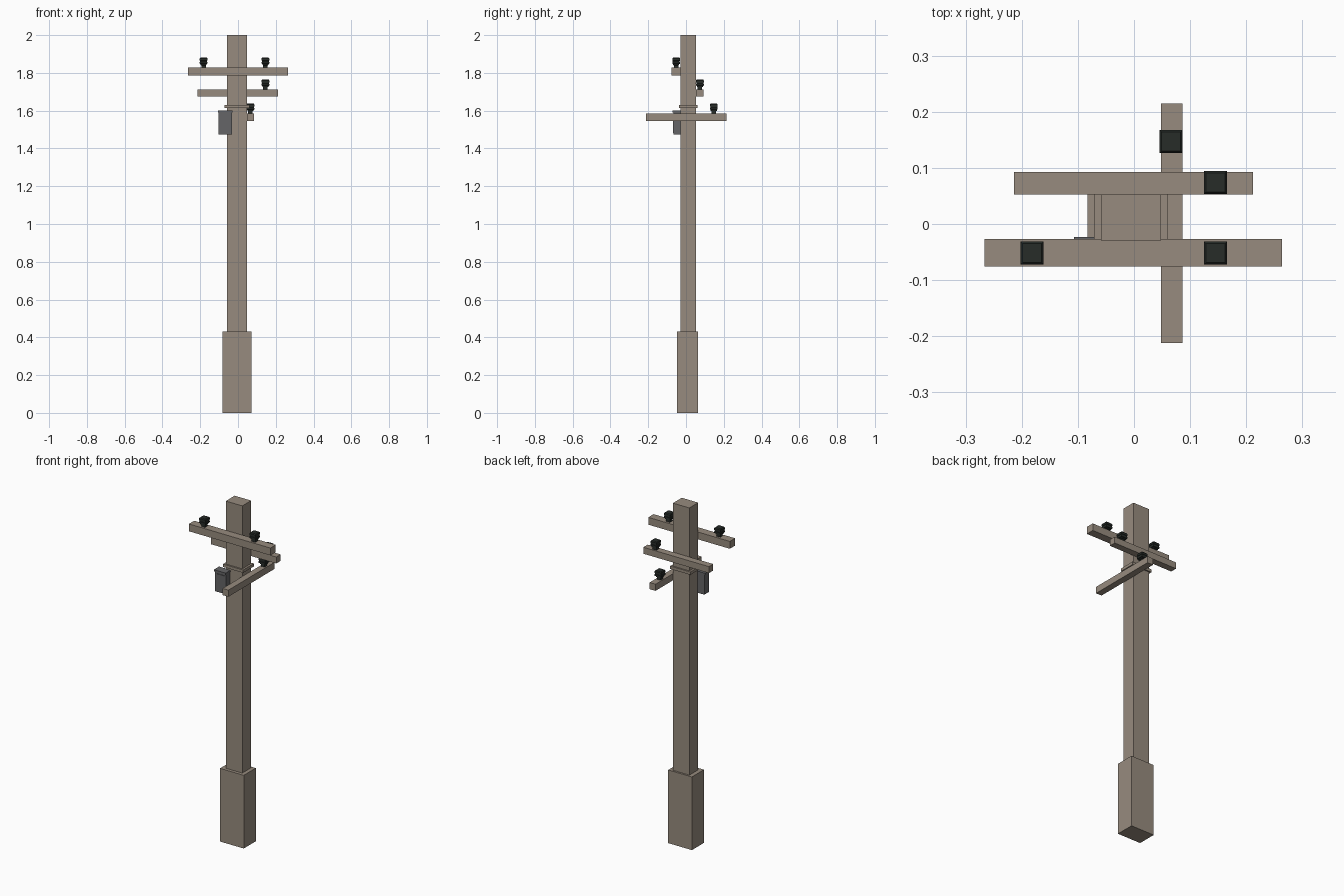
import bpy, bmesh, math

if "Cube" in bpy.data.objects:
    bpy.data.objects.remove(bpy.data.objects["Cube"])


def material(name, rgb):
    m = bpy.data.materials.new(name)
    m.diffuse_color = (*rgb, 1)
    m.use_nodes = True
    m.node_tree.nodes["Principled BSDF"].inputs["Base Color"].default_value = m.diffuse_color
    return m


WOOD = material("weathered_wood", (0.31, 0.26, 0.21))
METAL = material("grey_metal", (0.13, 0.13, 0.135))
DARK = material("dark_ceramic", (0.02, 0.025, 0.022))


def finish(name, bm, mat):
    bmesh.ops.recalc_face_normals(bm, faces=bm.faces)
    mesh = bpy.data.meshes.new(name)
    bm.to_mesh(mesh)
    bm.free()
    mesh.materials.append(mat)
    ob = bpy.data.objects.new(name, mesh)
    bpy.context.collection.objects.link(ob)
    return ob


def box(name, x, y, z, mat):
    """Box from (min, max) ranges on each axis."""
    bm = bmesh.new()
    bmesh.ops.create_cube(bm, size=1)
    for v in bm.verts:
        v.co = [r[0] if c < 0 else r[1] for c, r in zip(v.co, (x, y, z))]
    return finish(name, bm, mat)


def insulator(name, x, y, z):
    """Square stepped profile: narrow stem, wide head, tapered top."""
    profile = [(0.012, -0.002), (0.012, 0.012), (0.016, 0.014), (0.016, 0.019),
               (0.0205, 0.021), (0.0205, 0.030), (0.0185, 0.031), (0.0185, 0.036),
               (0.0205, 0.037), (0.0205, 0.048), (0.017, 0.053)]
    bm = bmesh.new()
    rings = [[bm.verts.new((x + sx * r, y + sy * r, z + h))
              for sx, sy in ((-1, -1), (1, -1), (1, 1), (-1, 1))]
             for r, h in profile]
    for a, b in zip(rings, rings[1:]):
        for i in range(4):
            j = (i + 1) % 4
            bm.faces.new((a[i], a[j], b[j], b[i]))
    bm.faces.new(rings[0])
    bm.faces.new(rings[-1])
    return finish(name, bm, DARK)


# Post, base and collar
box("base", (-0.083, 0.071), (-0.048, 0.064), (0, 0.43), WOOD)
box("post", (-0.059, 0.048), (-0.029, 0.053), (0.42, 2.0), WOOD)
box("collar", (-0.071, 0.060), (-0.038, 0.061), (1.613, 1.63), WOOD)

# Crossarms on the front, back and right side of the post
box("front_crossarm", (-0.266, 0.264), (-0.076, -0.027), (1.785, 1.828), WOOD)
box("back_crossarm", (-0.214, 0.212), (0.053, 0.093), (1.674, 1.712), WOOD)
box("side_crossarm", (0.048, 0.086), (-0.212, 0.215), (1.546, 1.585), WOOD)

# Insulators on the crossarms
for i, p in enumerate([(-0.182, -0.052, 1.828), (0.145, -0.052, 1.828),
                       (0.145, 0.074, 1.712), (0.066, 0.147, 1.585)]):
    insulator(f"insulator_{i + 1}", *p)

# Junction box with lid and door
box("junction_box", (-0.103, -0.033), (-0.066, -0.023), (1.473, 1.592), METAL)
box("junction_box_lid", (-0.107, -0.030), (-0.071, -0.023), (1.590, 1.600), METAL)
box("junction_box_door", (-0.096, -0.040), (-0.069, -0.060), (1.482, 1.580), METAL)
